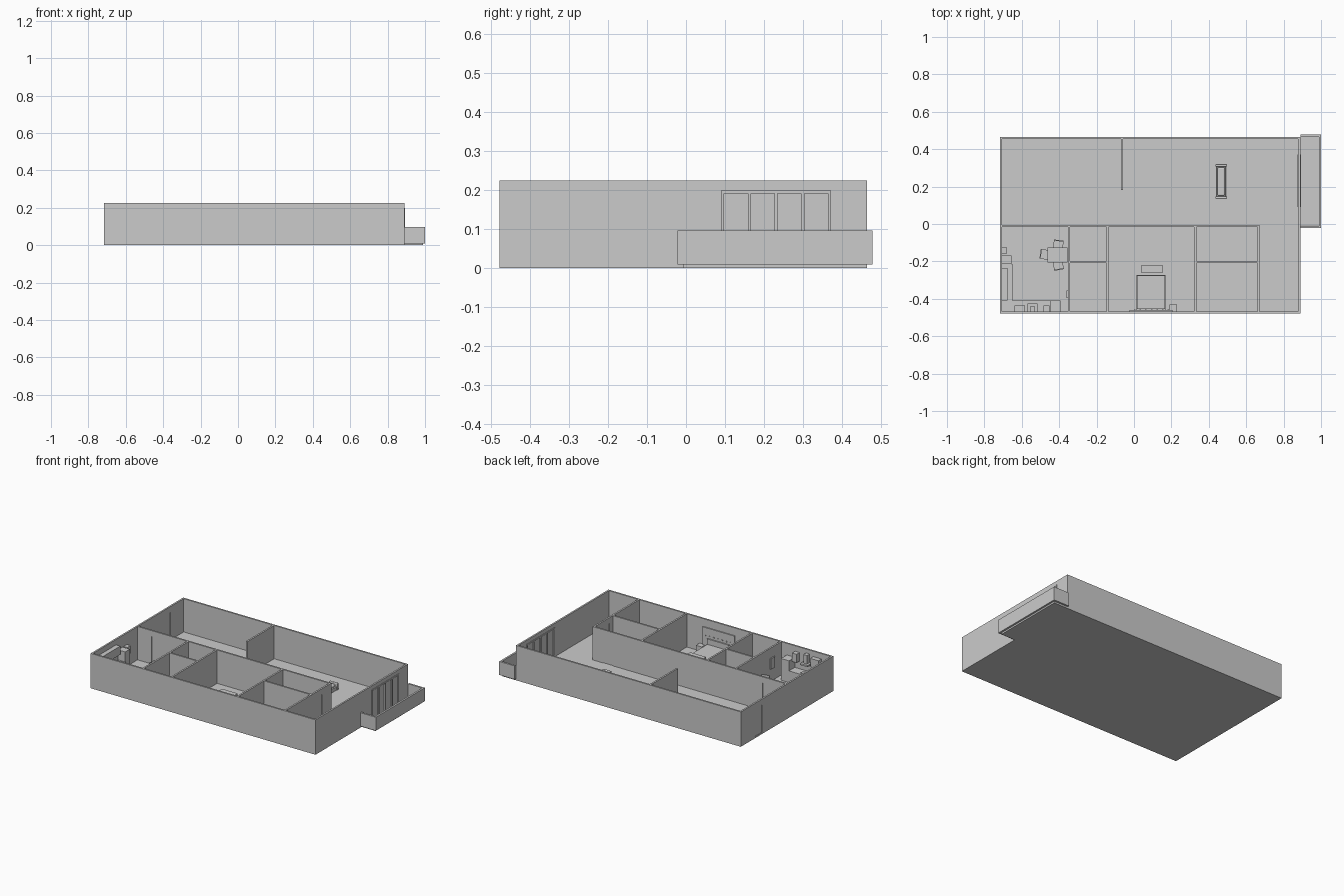
import bpy, bmesh, math
from mathutils import Matrix, Vector

if "Cube" in bpy.data.objects:
    bpy.data.objects.remove(bpy.data.objects["Cube"])

FLOOR, TOP, DOOR = 0.01, 0.225, 0.187


def boxes(name, items, bevel=0.0, pivot=None, angle=0.0):
    """One object made from boxes given as (x0, x1, y0, y1, z0, z1)."""
    bm = bmesh.new()
    for x0, x1, y0, y1, z0, z1 in items:
        m = Matrix.Translation(((x0 + x1) / 2, (y0 + y1) / 2, (z0 + z1) / 2))
        m = m @ Matrix.Diagonal((x1 - x0, y1 - y0, z1 - z0, 1))
        bmesh.ops.create_cube(bm, size=1, matrix=m)
    if pivot:
        bmesh.ops.rotate(bm, verts=bm.verts, cent=Vector(pivot),
                         matrix=Matrix.Rotation(math.radians(angle), 3, 'Z'))
    me = bpy.data.meshes.new(name)
    bm.to_mesh(me)
    bm.free()
    ob = bpy.data.objects.new(name, me)
    bpy.context.collection.objects.link(ob)
    if bevel:
        mod = ob.modifiers.new("soft_edges", 'BEVEL')
        mod.width, mod.segments = bevel, 3
    return ob


def wall(name, axis, a, b, c0, c1, openings=()):
    """Straight wall from a to b along an axis, with door openings filled by thin leaves."""
    def span(p, q, d0, d1, z0, z1):
        return (p, q, d0, d1, z0, z1) if axis == 'x' else (d0, d1, p, q, z0, z1)
    parts, pos = [], a
    for p, q in openings:
        parts.append(span(pos, p, c0, c1, FLOOR, TOP))
        parts.append(span(p, q, c0, c1, DOOR, TOP))
        mid = (c0 + c1) / 2
        boxes(name + "_door", [span(p, q, mid - 0.002, mid + 0.002, FLOOR, DOOR)])
        pos = q
    parts.append(span(pos, b, c0, c1, FLOOR, TOP))
    boxes(name, parts)


# Floor slab with balcony extension
X0, X1, Y0, Y1, T = -0.717, 0.889, -0.479, 0.465, 0.011
boxes("floor", [(X0, X1, Y0, Y1, 0, FLOOR)])
boxes("balcony_floor", [(X1, 0.988, -0.008, Y1, 0, FLOOR + 0.002)])

# Outer walls
wall("front_wall", 'x', X0, X1, Y0, Y0 + T)
wall("back_wall", 'x', X0, X1, Y1 - T, Y1)
wall("left_wall", 'y', Y0 + T, Y1 - T, X0, X0 + T, [(0.25, 0.32)])
wall("right_wall", 'y', Y0 + T, Y1 - T, X1 - T, X1, [(0.09, 0.372)])

# Sliding balcony door: frame bars around the four panels
bars = [(X1 - T - 0.004, X1 + 0.004, 0.09, 0.372, 0.192, 0.2)]
for i in range(5):
    y = 0.09 + i * 0.0685
    bars.append((X1 - T - 0.004, X1 + 0.004, y, y + 0.008, FLOOR, 0.192))
boxes("sliding_door_frame", bars)

# Balcony parapet
boxes("balcony_parapet", [
    (0.988, 1.0, -0.022, 0.478, FLOOR, 0.097),
    (X1, 0.988, -0.022, -0.01, FLOOR, 0.097),
    (X1, 0.988, 0.466, 0.478, FLOOR, 0.097)])

# Partitions
wall("hall_partition", 'x', X0 + T, 0.671, -0.017, -0.006,
     [(-0.606, -0.543), (0.525, 0.598)])
wall("living_stub_wall", 'y', 0.183, Y1 - T, -0.07, -0.059)
for name, x, gaps in [("kitchen_wall", -0.353, []),
                      ("bath_wall", -0.148, []),
                      ("bedroom_wall", 0.322, []),
                      ("corridor_wall", 0.661, [(-0.166, -0.104)])]:
    wall(name, 'y', Y0 + T, -0.017, x, x + 0.011, gaps)
wall("bath_divider", 'x', -0.342, -0.148, -0.209, -0.198)
wall("closet_divider", 'x', 0.333, 0.661, -0.209, -0.198)

# Bedroom: panelled headboard, bed, end bench, nightstand
boxes("headboard_panel", [(-0.024, 0.206, -0.468, -0.461, FLOOR, 0.175)])
boxes("headboard_studs", [(0.0 + 0.03 * i, 0.008 + 0.03 * i, -0.461, -0.458, 0.122, 0.128)
                          for i in range(7)])
boxes("bed", [(0.013, 0.168, -0.455, -0.273, FLOOR, 0.045),
              (0.016, 0.165, -0.453, -0.276, 0.045, 0.075),
              (0.013, 0.168, -0.461, -0.453, FLOOR, 0.11)])
boxes("end_bench", [(0.04, 0.152, -0.262, -0.22, FLOOR, 0.1)])
boxes("nightstand", [(0.19, 0.23, -0.468, -0.431, FLOOR, 0.06)])

# Kitchen: L-shaped counter, fridge, wall cabinets, cooker and hood
KX, KY = X0 + T, Y0 + T
boxes("counter", [(KX, -0.65, KY, -0.215, FLOOR, 0.085),
                  (-0.65, -0.393, KY, -0.408, FLOOR, 0.085)])
boxes("fridge", [(KX, -0.655, -0.215, -0.168, FLOOR, 0.15)])
boxes("side_wall_cabinet", [(KX, -0.676, -0.41, -0.235, 0.135, 0.19)])
boxes("front_wall_cabinets", [(-0.64, -0.582, KY, -0.437, 0.135, 0.19),
                              (-0.484, -0.452, KY, -0.437, 0.135, 0.19)])
boxes("tall_cabinet", [(-0.45, -0.393, KY, -0.408, 0.085, 0.15)])
boxes("cooker_hood", [(-0.57, -0.517, KY, -0.425, 0.135, 0.145),
                      (-0.556, -0.53, KY, -0.44, 0.145, 0.2)])
boxes("cooker_rings", [(-0.565 + 0.025 * i, -0.548 + 0.025 * i, -0.45 + 0.0 * i, -0.42, 0.085, 0.089)
                       for i in range(2)])
boxes("small_shelf", [(KX, -0.68, -0.158, -0.125, 0.1, 0.15)])
boxes("wall_panel", [(-0.36, -0.353, -0.395, -0.355, 0.09, 0.16)])

# Dining table and three chairs
boxes("dining_table", [(-0.463, -0.355, -0.205, -0.126, 0.076, 0.084)]
      + [(x, x + 0.008, y, y + 0.008, FLOOR, 0.076)
         for x in (-0.46, -0.366) for y in (-0.202, -0.137)])


def chair(name, x, y, angle):
    h = 0.026
    legs = [(x + sx * 0.022 - 0.003, x + sx * 0.022 + 0.003,
             y + sy * 0.022 - 0.003, y + sy * 0.022 + 0.003, FLOOR, 0.052)
            for sx in (-1, 1) for sy in (-1, 1)]
    boxes(name, legs + [(x - h, x + h, y - h, y + h, 0.052, 0.06),
                        (x - h, x + h, y + h - 0.006, y + h, 0.06, 0.11)],
          pivot=(x, y, 0), angle=angle)


chair("back_chair", -0.405, -0.112, -8)
chair("front_chair", -0.405, -0.22, 190)
chair("left_chair", -0.476, -0.163, 82)

# Low lounge bench in the living room, rounded, with flared ends
boxes("lounge_base", [(0.441, 0.491, 0.142, 0.312, FLOOR, 0.035)], bevel=0.003)
boxes("lounge_cushion", [(0.446, 0.486, 0.152, 0.302, 0.033, 0.05)], bevel=0.007)
boxes("lounge_ends", [(0.435, 0.497, 0.134, 0.148, FLOOR, 0.055),
                      (0.435, 0.497, 0.306, 0.32, FLOOR, 0.055)], bevel=0.005)
